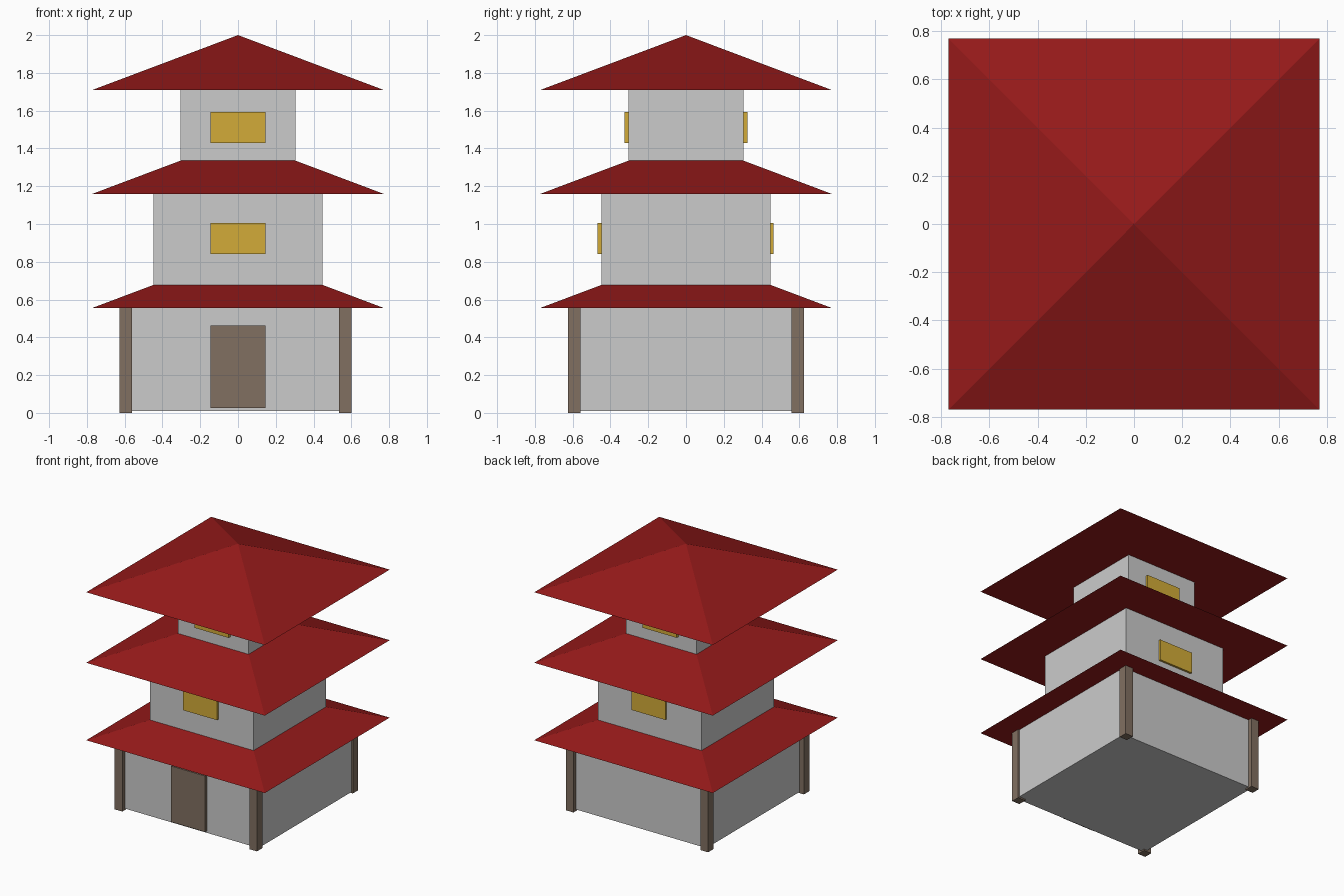
import bpy
from math import pi, sqrt

if "Cube" in bpy.data.objects:
    bpy.data.objects.remove(bpy.data.objects["Cube"])


def material(name, rgb):
    m = bpy.data.materials.new(name)
    m.diffuse_color = (*rgb, 1)
    m.use_nodes = True
    m.node_tree.nodes["Principled BSDF"].inputs["Base Color"].default_value = m.diffuse_color
    return m


RED = material("roof_red", (0.3, 0.01, 0.01))
BROWN = material("dark_wood", (0.22, 0.16, 0.12))
GOLD = material("window_gold", (0.65, 0.41, 0.04))


def box(name, lo, hi, mat=None):
    mid = [(a + b) / 2 for a, b in zip(lo, hi)]
    bpy.ops.mesh.primitive_cube_add(size=1, location=mid)
    ob = bpy.context.object
    ob.name = name
    ob.scale = [b - a for a, b in zip(lo, hi)]
    bpy.ops.object.transform_apply(location=False, rotation=False, scale=True)
    if mat:
        ob.data.materials.append(mat)


def roof(name, eave_z, half=0.77, height=0.29):
    bpy.ops.mesh.primitive_cone_add(vertices=4, radius1=half * sqrt(2), depth=height,
                                    location=(0, 0, eave_z + height / 2),
                                    rotation=(0, 0, pi / 4))
    ob = bpy.context.object
    ob.name = name
    bpy.ops.object.transform_apply(location=False, rotation=True, scale=False)
    ob.data.materials.append(RED)


# Storeys: wall half width, floor, eave height
storeys = [("lower", 0.59, 0.01, 0.556),
           ("middle", 0.447, 0.556, 1.16),
           ("upper", 0.304, 1.16, 1.71)]
for level, h, z0, z1 in storeys:
    box(level + "_walls", (-h, -h, z0), (h, h, z1))
    roof(level + "_roof", z1)

# Front door
box("door", (-0.146, -0.614, 0.026), (0.146, -0.58, 0.462), BROWN)

# Windows: level, wall half width, front and back faces, bottom, top
for level, h, front, back, z0, z1 in [("middle", 0.447, 0.468, 0.463, 0.842, 1.006),
                                      ("upper", 0.304, 0.326, 0.325, 1.43, 1.594)]:
    box(level + "_front_window", (-0.146, -front, z0), (0.146, 0.01 - h, z1), GOLD)
    box(level + "_back_window", (-0.146, h - 0.01, z0), (0.146, back, z1), GOLD)

# Corner posts (the right pair sits slightly further in)
for xside, x in (("left", -0.594), ("right", 0.567)):
    for yside, y in (("front", -0.591), ("back", 0.591)):
        box(f"{yside}_{xside}_post", (x - 0.033, y - 0.033, 0),
            (x + 0.033, y + 0.033, 0.556), BROWN)
